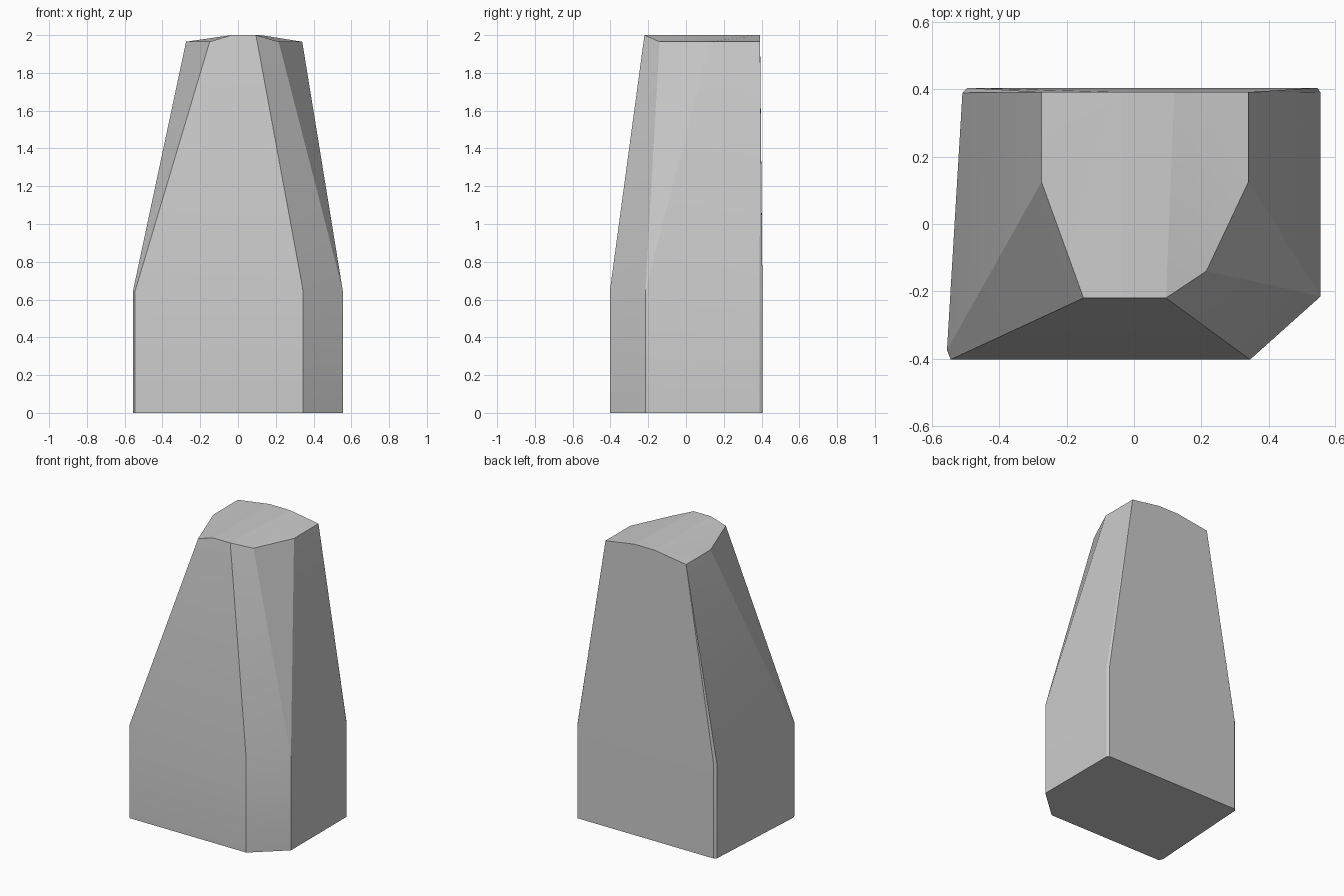
import bpy, bmesh, math

if "Cube" in bpy.data.objects:
    bpy.data.objects.remove(bpy.data.objects["Cube"])

# Footprint of the straight base, counter-clockwise from the front left corner
foot = [(-.545, -.403), (.345, -.403), (.555, -.215), (.555, .39),
        (.545, .405), (-.495, .405), (-.51, .39), (-.556, -.375)]
# Crown outline, counter-clockwise from the front left corner
crown = [(-.15, -.22, 1.965), (-.035, -.22, 2), (.095, -.22, 2),
         (.215, -.14, 1.965), (.34, .125, 1.965), (.34, .392, 1.965),
         (.12, .392, 2), (-.035, .392, 2), (-.275, .392, 1.965), (-.275, .125, 1.965)]

bm = bmesh.new()
low = [bm.verts.new((x, y, 0)) for x, y in foot]
mid = [bm.verts.new((x, y, .645)) for x, y in foot]
top = [bm.verts.new(p) for p in crown]

# Bottom and straight base walls
bm.faces.new(low[::-1])
n = len(foot)
for i in range(n):
    j = (i + 1) % n
    bm.faces.new((low[i], low[j], mid[j], mid[i]))

# Tapered facets from base ring to crown: (base indices, crown indices)
for a, b in [((0, 1), (2, 1, 0)), ((1, 2), (3, 2)), ((2,), (4, 3)),
             ((2, 3), (5, 4)), ((3, 4), (5,)), ((4, 5), (8, 7, 6, 5)),
             ((5, 6), (8,)), ((6, 7), (9, 8)), ((7,), (0, 9)), ((7, 0), (0,))]:
    bm.faces.new([mid[i] for i in a] + [top[i] for i in b])

# Slightly raised crown
for f in [(1, 2, 6, 7), (7, 8, 9), (7, 9, 0), (7, 0, 1),
          (6, 2, 3), (6, 3, 4), (6, 4, 5)]:
    bm.faces.new([top[i] for i in f])

bmesh.ops.recalc_face_normals(bm, faces=bm.faces)
mesh = bpy.data.meshes.new("tapered_stone")
bm.to_mesh(mesh)
bm.free()
obj = bpy.data.objects.new("tapered_stone", mesh)
bpy.context.collection.objects.link(obj)
bpy.context.view_layer.objects.active = obj
obj.select_set(True)
bpy.ops.object.shade_smooth_by_angle(angle=math.radians(15))
